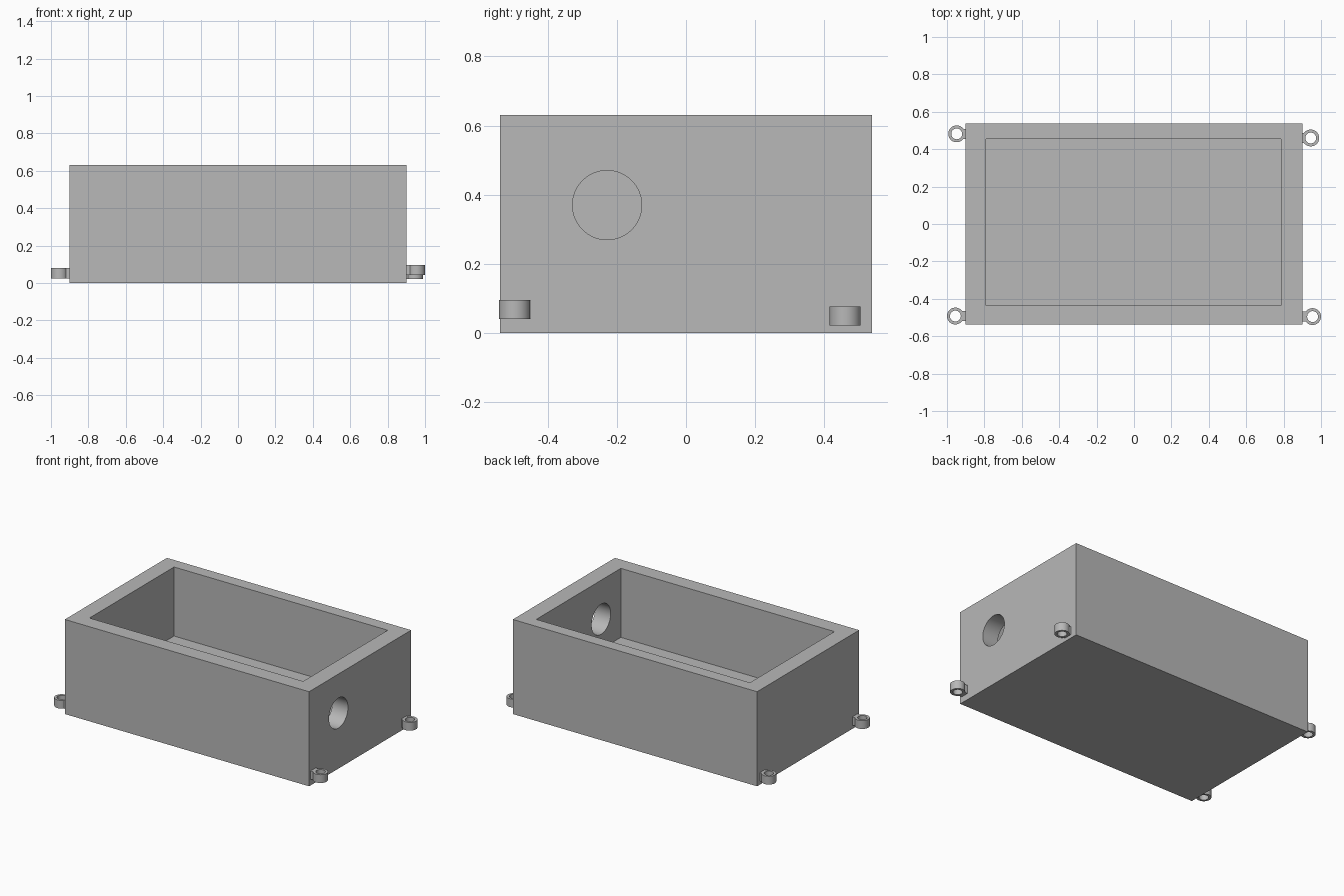
import bpy
from math import cos, sin, pi, radians, asin

cube = bpy.data.objects.get("Cube")
if cube:
    bpy.data.objects.remove(cube, do_unlink=True)

grey = bpy.data.materials.new("light grey")
grey.use_nodes = True
colour = (0.48, 0.48, 0.48, 1)
grey.diffuse_color = colour
grey.node_tree.nodes["Principled BSDF"].inputs["Base Color"].default_value = colour


def select(ob):
    bpy.ops.object.select_all(action="DESELECT")
    ob.select_set(True)
    bpy.context.view_layer.objects.active = ob


def box(name, low, high):
    bpy.ops.mesh.primitive_cube_add(size=1)
    ob = bpy.context.object
    ob.name = name
    ob.location = [(a + b) / 2 for a, b in zip(low, high)]
    ob.scale = [b - a for a, b in zip(low, high)]
    bpy.ops.object.transform_apply(location=True, scale=True)
    return ob


def cut(ob, cutter):
    select(ob)
    mod = ob.modifiers.new("cut", "BOOLEAN")
    mod.operation = "DIFFERENCE"
    mod.solver = "EXACT"
    mod.object = cutter
    bpy.ops.object.modifier_apply(modifier=mod.name)
    bpy.data.objects.remove(cutter, do_unlink=True)


def finish(ob):
    ob.data.materials.clear()
    ob.data.materials.append(grey)
    select(ob)
    bpy.ops.object.shade_smooth_by_angle(angle=radians(30))


# Open box with a round cable hole through its left wall
body = box("box_body", (-0.9, -0.537, 0), (0.9, 0.537, 0.63))
cut(body, box("cavity_cutter", (-0.79, -0.435, 0.17), (0.785, 0.455, 0.8)))
bpy.ops.mesh.primitive_cylinder_add(vertices=64, radius=0.1, depth=0.4,
                                    location=(0.85, -0.228, 0.37),
                                    rotation=(0, pi / 2, 0))
cut(body, bpy.context.object)
finish(body)


# Mounting lug: a ring joined to the wall by a short tab
def lug(name, x, y, z, radius=0.045, bore=0.029, tab=0.027, height=0.055):
    side = 1 if x > 0 else -1
    start = asin(tab / radius)
    steps = 40
    arc = [-pi + start + (2 * pi - 2 * start) * i / steps for i in range(steps + 1)]
    wall = 0.89 - abs(x)
    outline = [(radius * cos(a), radius * sin(a)) for a in arc]
    outline += [(wall, tab), (wall, -tab)]
    hole = [(bore * cos(2 * pi * i / steps), bore * sin(2 * pi * i / steps))
            for i in range(steps)]
    curve = bpy.data.curves.new(name, "CURVE")
    curve.dimensions = "2D"
    curve.fill_mode = "BOTH"
    curve.extrude = height / 2
    for points in (outline, hole):
        spline = curve.splines.new("POLY")
        spline.points.add(len(points) - 1)
        for p, (u, v) in zip(spline.points, points):
            p.co = (side * u, side * v, 0, 1)
        spline.use_cyclic_u = True
    ob = bpy.data.objects.new(name, curve)
    bpy.context.collection.objects.link(ob)
    ob.location = (x, y, z)
    select(ob)
    bpy.ops.object.convert(target="MESH")
    ob = bpy.context.object
    # Weld the caps to the walls
    bpy.ops.object.mode_set(mode="EDIT")
    bpy.ops.mesh.select_all(action="SELECT")
    bpy.ops.mesh.remove_doubles(threshold=0.0002)
    bpy.ops.mesh.normals_make_consistent(inside=False)
    bpy.ops.object.mode_set(mode="OBJECT")
    finish(ob)


lug("front_left_lug", 0.955, -0.495, 0.069)
lug("back_left_lug", 0.945, 0.46, 0.05)
lug("front_right_lug", -0.955, -0.492, 0.052)
lug("back_right_lug", -0.948, 0.482, 0.052)
